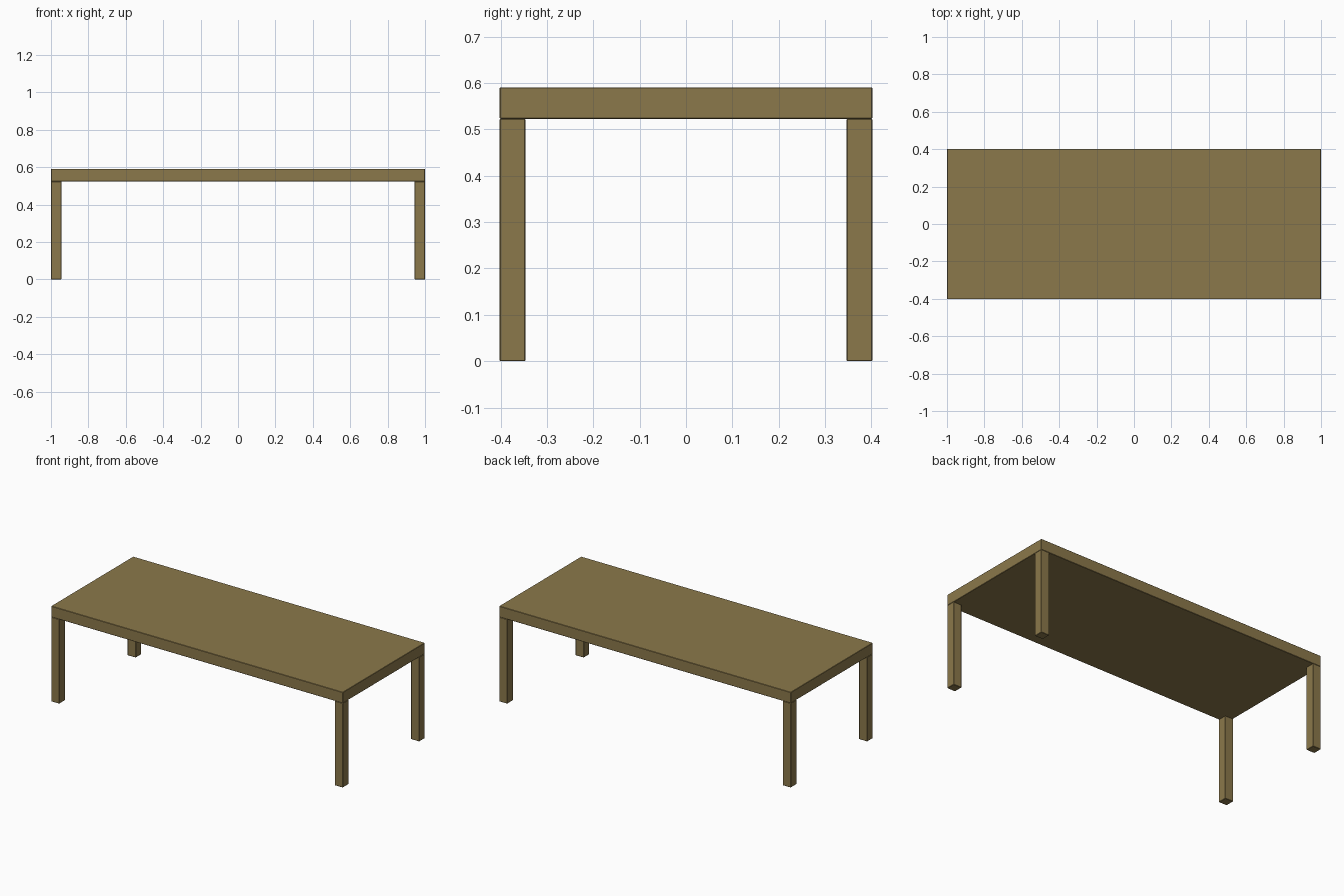
import bpy

if "Cube" in bpy.data.objects:
    bpy.data.objects.remove(bpy.data.objects["Cube"])

wood = bpy.data.materials.new("wood")
wood.diffuse_color = (0.26, 0.19, 0.07, 1)
wood.use_nodes = True
wood.node_tree.nodes["Principled BSDF"].inputs["Base Color"].default_value = wood.diffuse_color

LENGTH, DEPTH, HEIGHT = 2.0, 0.804, 0.591
TOP_BOTTOM = 0.523
LEG = 0.056


def box(name, size, center):
    """Box with slightly eased edges."""
    bpy.ops.mesh.primitive_cube_add(size=1, location=center)
    ob = bpy.context.object
    ob.name = name
    ob.scale = size
    bpy.ops.object.transform_apply(location=False, rotation=False, scale=True)
    bevel = ob.modifiers.new("eased_edges", 'BEVEL')
    bevel.width = 0.002
    bevel.segments = 1
    ob.data.materials.append(wood)
    return ob


# Table top slab
box("table_top", (LENGTH, DEPTH, HEIGHT - TOP_BOTTOM),
    (0, 0, (HEIGHT + TOP_BOTTOM) / 2))

# Four square legs flush with the corners
for sx, side in ((-1, "left"), (1, "right")):
    for sy, end in ((-1, "front"), (1, "back")):
        box(f"{end}_{side}_leg", (LEG, LEG, TOP_BOTTOM),
            (sx * (LENGTH - LEG) / 2, sy * (DEPTH - LEG) / 2, TOP_BOTTOM / 2))
